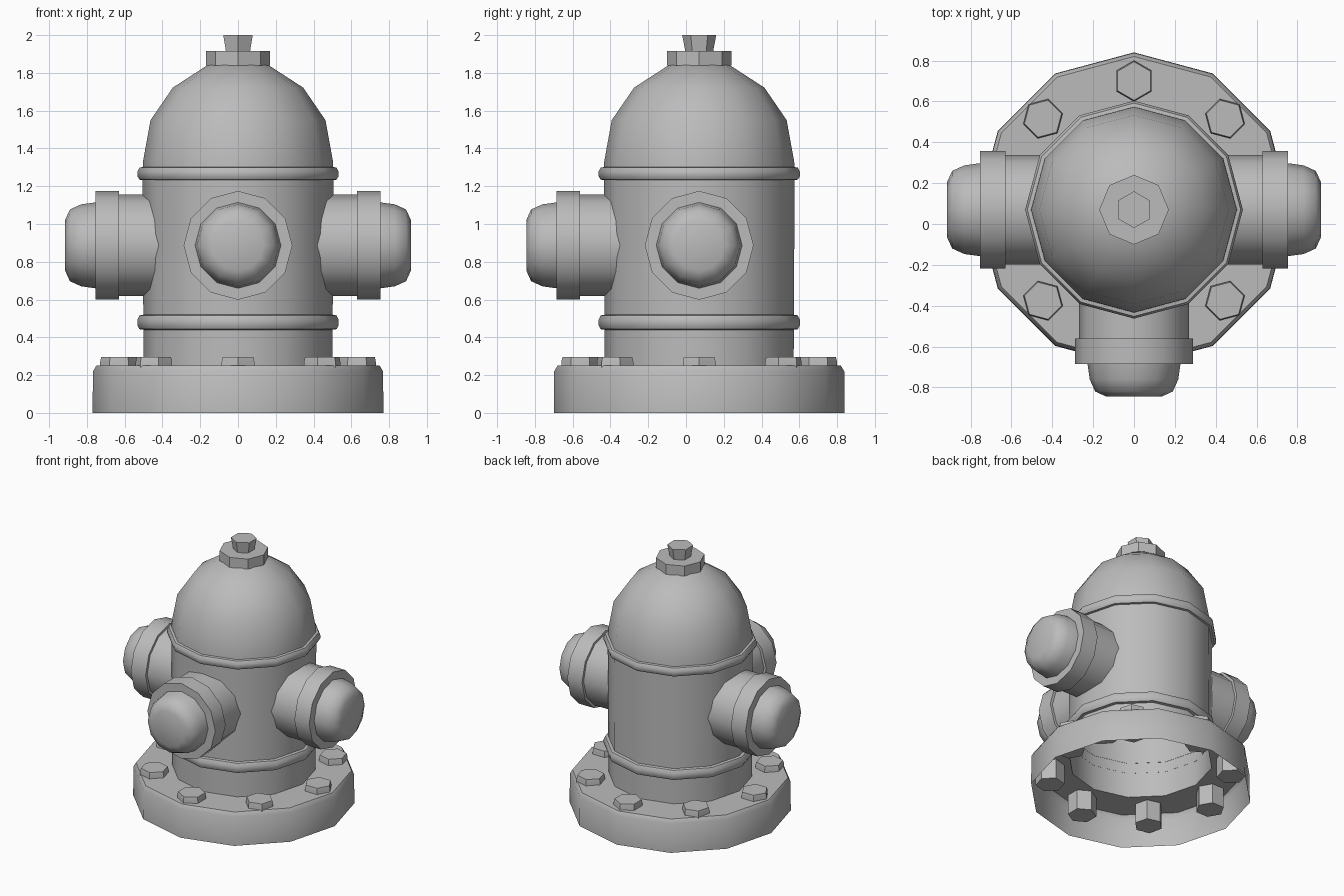
import bpy, bmesh
from math import pi, sin, cos, radians
from mathutils import Matrix, Vector

cube = bpy.data.objects.get("Cube")
if cube:
    bpy.data.objects.remove(cube, do_unlink=True)

# Single grey finish
grey = bpy.data.materials.new("plain_grey")
grey.use_nodes = True
COLOUR = (0.5, 0.5, 0.5, 1)
grey.diffuse_color = COLOUR
next(n for n in grey.node_tree.nodes if n.type == 'BSDF_PRINCIPLED').inputs["Base Color"].default_value = COLOUR

CENTRE = Vector((0, 0.07, 0))


def lathe(name, profile, sides=12, matrix=None, start_cap=False, end_cap=False, smooth=44):
    """Turn a (radius, height) profile around local z."""
    bm = bmesh.new()
    rings = [[bm.verts.new((r * cos(2 * pi * i / sides), r * sin(2 * pi * i / sides), z))
              for i in range(sides)] for r, z in profile]
    for low, high in zip(rings, rings[1:]):
        for i in range(sides):
            j = (i + 1) % sides
            bm.faces.new((low[i], low[j], high[j], high[i]))
    if start_cap:
        bm.faces.new(rings[0][::-1])
    if end_cap:
        bm.faces.new(rings[-1])
    mesh = bpy.data.meshes.new(name)
    bm.to_mesh(mesh)
    bm.free()
    mesh.materials.append(grey)
    obj = bpy.data.objects.new(name, mesh)
    bpy.context.collection.objects.link(obj)
    obj.matrix_world = Matrix.Translation(CENTRE) @ (matrix or Matrix())
    bpy.ops.object.select_all(action='DESELECT')
    obj.select_set(True)
    bpy.context.view_layer.objects.active = obj
    bpy.ops.object.shade_smooth_by_angle(angle=radians(smooth))
    return obj


# Hollow base flange and barrel, open underneath
lathe("base_flange", [(0.77, 0), (0.768, 0.22), (0.75, 0.25), (0.5, 0.25)])
lathe("barrel", [(0.5, 0.25), (0.505, 1.25)])

# Rounded bands around the barrel
for name, low, high in (("lower_band", 0.44, 0.52), ("upper_band", 1.232, 1.302)):
    h = high - low
    lathe(name, [(0.5, low), (0.522, low + 0.04 * h), (0.533, low + 0.3 * h),
                 (0.533, low + 0.65 * h), (0.522, low + 0.95 * h), (0.5, high)])

# Dome, collar and top nut
lathe("dome", [(0.505, 1.25), (0.503, 1.33), (0.463, 1.55), (0.345, 1.722), (0.16, 1.842)],
      end_cap=True)
lathe("dome_collar", [(0.17, 1.838), (0.17, 1.915)], 8, None, True, True, 30)
lathe("top_nut", [(0.074, 1.915), (0.09, 2.0)], 6, Matrix.Rotation(pi / 2, 4, 'Z'),
      False, True, 30)

# Flange bolts, passing through the base
for i in range(8):
    place = Matrix.Rotation(i * pi / 4, 4, 'Z') @ Matrix.Translation((0.63, 0, 0))
    lathe(f"bolt_{i + 1}", [(0.1, 0.1), (0.1, 0.27), (0.094, 0.295)], 6, place, True, True, 30)

# Outlets on the left, right and front
for side, turn in (("left", 0), ("right", pi), ("front", -pi / 2)):
    place = (Matrix.Translation((0, 0, 0.887)) @ Matrix.Rotation(turn, 4, 'Z')
             @ Matrix.Rotation(pi / 2, 4, 'Y'))
    lathe(f"{side}_outlet_pipe", [(0.268, 0.4), (0.268, 0.64)], matrix=place)
    lathe(f"{side}_outlet_collar", [(0.288, 0.63), (0.288, 0.755)], 12, place, True, True)
    lathe(f"{side}_outlet_cap", [(0.228, 0.75), (0.217, 0.83), (0.19, 0.89), (0.135, 0.915)],
          12, place, False, True)
